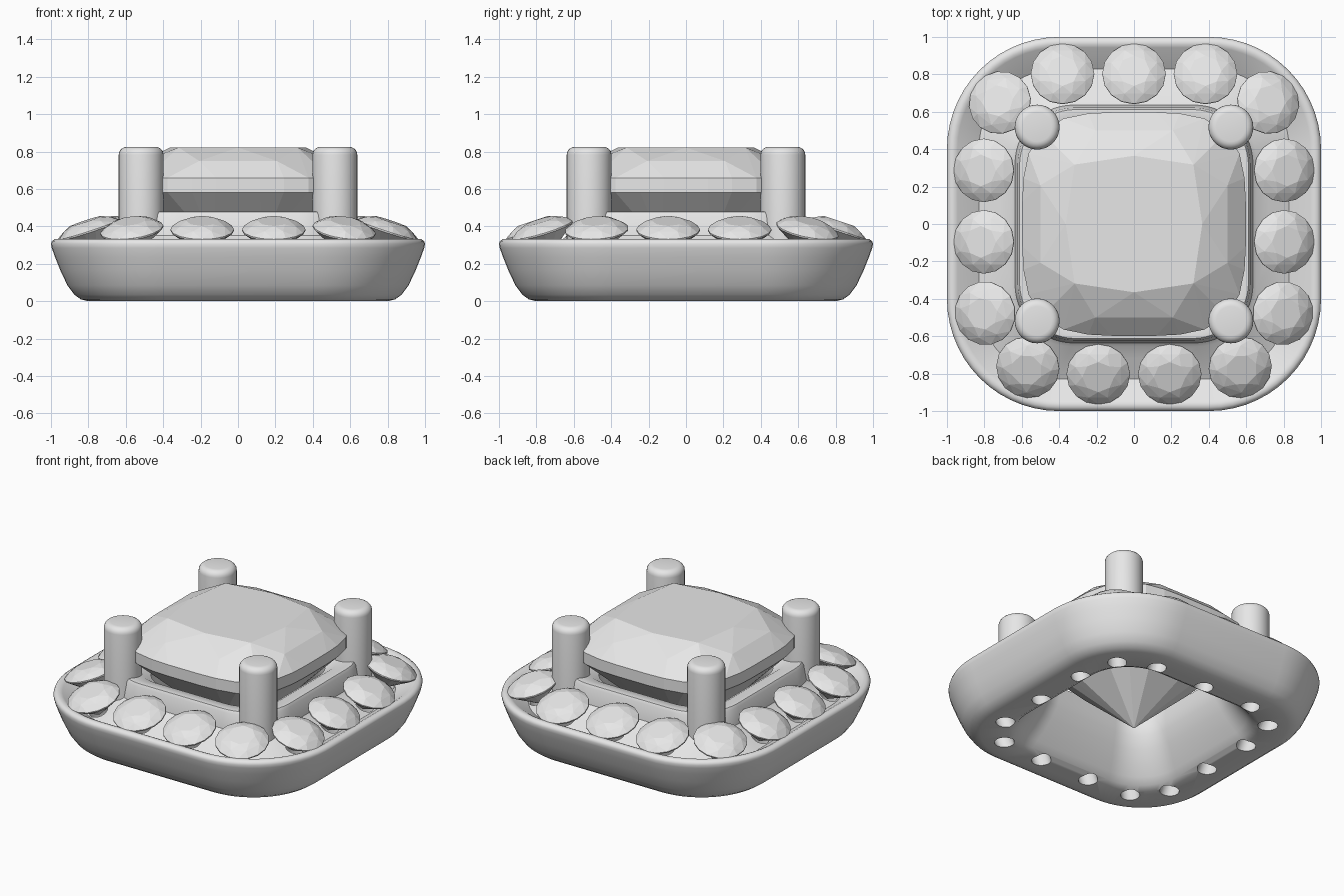
import bpy, bmesh, math
from mathutils import Matrix, Vector

cube = bpy.data.objects.get("Cube")
if cube:
    bpy.data.objects.remove(cube, do_unlink=True)

grey = bpy.data.materials.new("pale grey")
grey.use_nodes = True
GREY = (0.8, 0.8, 0.8, 1)
grey.diffuse_color = GREY
grey.node_tree.nodes["Principled BSDF"].inputs["Base Color"].default_value = GREY

CORE = 0.4      # half length of the straight sides of the outer rounded squares


def finish(bm, name, smooth=None):
    bmesh.ops.recalc_face_normals(bm, faces=bm.faces)
    mesh = bpy.data.meshes.new(name)
    bm.to_mesh(mesh)
    bm.free()
    mesh.materials.append(grey)
    ob = bpy.data.objects.new(name, mesh)
    bpy.context.collection.objects.link(ob)
    if smooth:
        smooth_object(ob, smooth)
    return ob


def smooth_object(ob, angle):
    bpy.ops.object.select_all(action='DESELECT')
    ob.select_set(True)
    bpy.context.view_layer.objects.active = ob
    bpy.ops.object.shade_smooth_by_angle(angle=math.radians(angle))


def rounded_square(half, z, steps=14):
    core = min(CORE, half * 0.51)
    pts = []
    for k in range(4):
        mid = math.pi / 4 + k * math.pi / 2
        corner = Vector((math.cos(mid), math.sin(mid), 0)) * core * math.sqrt(2)
        for i in range(steps + 1):
            a = k * math.pi / 2 + i / steps * math.pi / 2
            pts.append(corner + Vector((math.cos(a), math.sin(a), 0)) * (half - core)
                       + Vector((0, 0, z)))
    return pts


def hull(points):
    bm = bmesh.new()
    for p in points:
        bm.verts.new(p)
    bmesh.ops.convex_hull(bm, input=bm.verts)
    loose = [v for v in bm.verts if not v.link_faces]
    bmesh.ops.delete(bm, geom=loose, context='VERTS')
    bmesh.ops.dissolve_limit(bm, angle_limit=0.01, verts=bm.verts, edges=bm.edges)
    return bm


def ring(radius, z, count, turn=0, power=2):
    # power 2 is a circle, higher powers are cushion outlines
    pts = []
    for i in range(count):
        a = 2 * math.pi * (i + turn) / count
        c, s = math.cos(a), math.sin(a)
        r = radius / (abs(c) ** power + abs(s) ** power) ** (1 / power)
        pts.append(Vector((r * c, r * s, z)))
    return pts


# Setting: (half width, height) section swept round a rounded square
section = [(0.65, 0), (0.80, 0), (0.84, 0.01), (0.875, 0.035), (0.912, 0.085),
           (0.95, 0.165), (0.978, 0.235), (0.996, 0.285), (1.0, 0.307),
           (0.995, 0.322), (0.98, 0.332), (0.96, 0.333), (0.943, 0.325),
           (0.83, 0.25), (0.655, 0.335), (0.636, 0.352), (0.622, 0.46),
           (0.612, 0.478), (0.595, 0.48), (0.52, 0.465), (0.455, 0.42), (0.45, 0.35),
           (0.465, 0.28), (0.50, 0.20), (0.545, 0.12), (0.585, 0.06), (0.615, 0.02)]
bm = bmesh.new()
loops = [[bm.verts.new(p) for p in rounded_square(h, z)] for h, z in section]
for a, b in zip(loops, loops[1:] + loops[:1]):
    for i in range(len(a)):
        j = (i + 1) % len(a)
        bm.faces.new((a[i], a[j], b[j], b[i]))
setting = finish(bm, "setting")

# Halo stones: evenly spaced along a rounded square path
COUNT, PATH = 15, 0.803
corner_r = PATH - CORE
side, arc = 2 * CORE, corner_r * math.pi / 2


def path_point(dist):
    quarter, d = divmod(dist + CORE, side + arc)
    if d < side:
        p, n = Vector((d - CORE, PATH, 0)), Vector((0, 1, 0))
    else:
        a = math.pi / 2 - (d - side) / corner_r
        n = Vector((math.cos(a), math.sin(a), 0))
        p = Vector((CORE, CORE, 0)) + n * corner_r
    turn = Matrix.Rotation(-quarter * math.pi / 2, 3, 'Z')
    return turn @ p, turn @ n


cutters = bmesh.new()
for i in range(COUNT):
    p, n = path_point(i * 4 * (side + arc) / COUNT)
    place = (Matrix.Translation(p + Vector((0, 0, 0.382)))
             @ Matrix.Rotation(math.atan2(n.y, n.x), 4, 'Z')
             @ Matrix.Rotation(math.radians(18.5), 4, 'Y'))
    bm = hull(ring(0.085, 0.05, 8) + ring(0.132, 0.032, 8, 0.5)
              + ring(0.17, 0.003, 16) + ring(0.17, -0.005, 16) + [Vector((0, 0, -0.14))])
    bm.transform(place)
    finish(bm, f"halo_stone_{i + 1}")
    bmesh.ops.create_cone(cutters, cap_ends=True, segments=24, radius1=0.06,
                          radius2=0.06, depth=0.5,
                          matrix=place @ Matrix.Translation((0, 0, -0.25)))

# Drill a light hole beneath each halo stone
drills = finish(cutters, "drills")
drills.hide_render = True
cut = setting.modifiers.new("holes", 'BOOLEAN')
cut.operation, cut.solver, cut.object = 'DIFFERENCE', 'EXACT', drills
bpy.ops.object.select_all(action='DESELECT')
setting.select_set(True)
bpy.context.view_layer.objects.active = setting
bpy.ops.object.modifier_apply(modifier=cut.name)
bpy.data.objects.remove(drills, do_unlink=True)
smooth_object(setting, 40)

# Centre stone: cushion cut with a flat table and a pointed base
table = ring(0.365, 0.822, 8, 0, 5)
crown = ring(0.505, 0.75, 8, 0.5, 3.8)
girdle = ring(0.598, 0.66, 32, 0, 3.6) + ring(0.598, 0.582, 32, 0, 3.6)
base = ring(0.33, 0.30, 8, 0.5, 3) + [Vector((0, 0, 0.005))]
finish(hull(table + crown + girdle + base), "centre_stone")

# Four corner prongs with rounded tops
for sx in (-1, 1):
    for sy in (-1, 1):
        bm = bmesh.new()
        bmesh.ops.create_cone(bm, cap_ends=True, segments=32, radius1=0.12, radius2=0.12,
                              depth=0.555,
                              matrix=Matrix.Translation((sx * 0.518, sy * 0.518, 0.5475)))
        rim = [e for e in bm.edges if all(v.co.z > 0.8 for v in e.verts)]
        bmesh.ops.bevel(bm, geom=rim, offset=0.042, segments=5, profile=0.5, affect='EDGES')
        name = ("back" if sy > 0 else "front") + ("_left" if sx > 0 else "_right")
        finish(bm, name + "_prong", 40)
